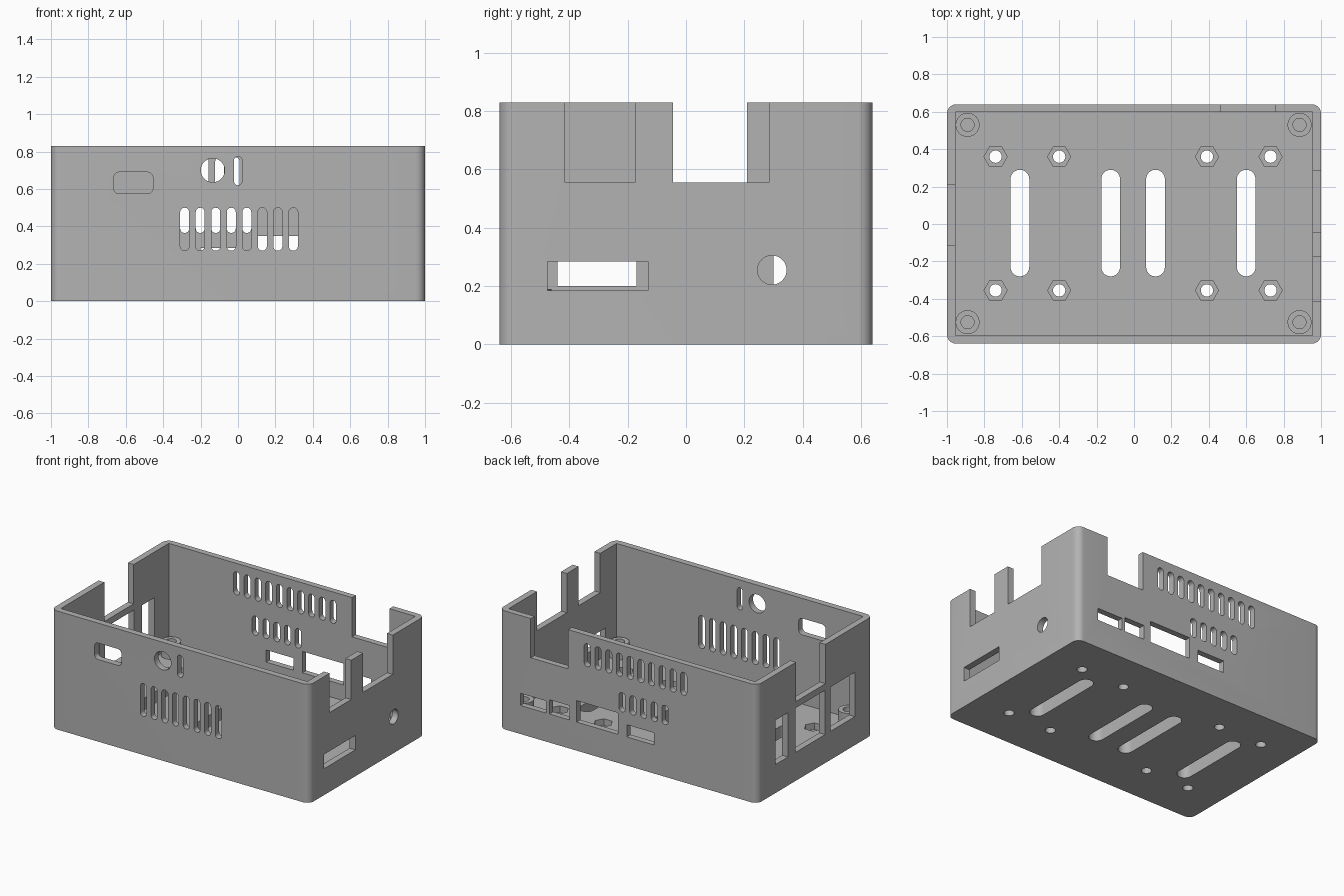
import bpy, bmesh, math
from mathutils import Vector

cube = bpy.data.objects.get("Cube")
if cube:
    bpy.data.objects.remove(cube, do_unlink=True)

grey = bpy.data.materials.new("plain_grey")
grey.use_nodes = True
COLOUR = (0.45, 0.45, 0.45, 1)
grey.diffuse_color = COLOUR
grey.node_tree.nodes["Principled BSDF"].inputs["Base Color"].default_value = COLOUR


def rounded(a0, a1, b0, b1, r=0.0, steps=8):
    """Rectangle outline with rounded corners (r = half the width gives a slot)."""
    if r == 0:
        return [(a0, b0), (a1, b0), (a1, b1), (a0, b1)]
    r = min(r, (a1 - a0) / 2 - 1e-4, (b1 - b0) / 2 - 1e-4)
    pts = []
    for k, (a, b) in enumerate([(a1 - r, b1 - r), (a0 + r, b1 - r), (a0 + r, b0 + r), (a1 - r, b0 + r)]):
        for i in range(steps + 1):
            t = (k + i / steps) * math.pi / 2
            pts.append((a + r * math.cos(t), b + r * math.sin(t)))
    return pts


def ngon(a, b, r, sides=32):
    return [(a + r * math.cos(math.tau * i / sides), b + r * math.sin(math.tau * i / sides))
            for i in range(sides)]


def to_3d(axis, a, b, d):
    return Vector({"x": (d, a, b), "y": (a, d, b), "z": (a, b, d)}[axis])


def solid(name, prisms):
    """One object from prisms given as (outline, axis, low, high)."""
    bm = bmesh.new()
    for outline, axis, lo, hi in prisms:
        rings = [[bm.verts.new(to_3d(axis, a, b, d)) for a, b in outline] for d in (lo, hi)]
        n = len(outline)
        bm.faces.new(rings[0])
        bm.faces.new(rings[1])
        for i in range(n):
            j = (i + 1) % n
            bm.faces.new((rings[0][i], rings[0][j], rings[1][j], rings[1][i]))
    bmesh.ops.recalc_face_normals(bm, faces=bm.faces)
    mesh = bpy.data.meshes.new(name)
    bm.to_mesh(mesh)
    bm.free()
    mesh.materials.append(grey)
    obj = bpy.data.objects.new(name, mesh)
    bpy.context.collection.objects.link(obj)
    return obj


def activate(obj):
    bpy.ops.object.select_all(action="DESELECT")
    obj.select_set(True)
    bpy.context.view_layer.objects.active = obj


def cut(target, prisms):
    cutter = solid("cutter", prisms)
    cutter.hide_render = True
    mod = target.modifiers.new("cut", "BOOLEAN")
    mod.operation, mod.solver, mod.object = "DIFFERENCE", "EXACT", cutter
    activate(target)
    bpy.ops.object.modifier_apply(modifier=mod.name)
    bpy.data.objects.remove(cutter, do_unlink=True)


HEIGHT, FLOOR, NOTCH, SILL = 0.83, 0.09, 0.555, 0.2
FRONT, BACK = ("y", -0.7, -0.55), ("y", 0.55, 0.7)
LEFT, RIGHT = ("x", 0.9, 1.1), ("x", -1.1, -0.9)
BASE = ("z", -0.1, 0.2)
PITCH = 0.083

# Open box with rounded upright edges
case = solid("case_shell", [(rounded(-1, 1, -0.64, 0.64, 0.05), "z", 0, HEIGHT)])
cut(case, [(rounded(-0.955, 0.955, -0.596, 0.598), "z", FLOOR, 1)])

openings = []


def slot(wall, centre, width, low, high):
    openings.append((rounded(centre - width / 2, centre + width / 2, low, high, width / 2), *wall))


def window(wall, a0, a1, low, high, r=0.0):
    openings.append((rounded(a0, a1, low, high, r), *wall))


# Front wall: vents, round hole, small slot, rounded port
for i in range(8):
    slot(FRONT, -0.285 + PITCH * i, 0.048, 0.27, 0.5)
openings.append((ngon(-0.135, 0.7, 0.064), *FRONT))
slot(FRONT, 0, 0.042, 0.62, 0.775)
window(FRONT, -0.665, -0.455, 0.575, 0.69, 0.03)

# Back wall: two vent rows, notch, connector windows
for i in range(10):
    slot(BACK, -0.43 + PITCH * i, 0.048, 0.61, 0.77)
for i in range(5):
    slot(BACK, -0.285 + PITCH * i, 0.048, 0.365, 0.5)
window(BACK, 0.465, 0.755, NOTCH, 1)
for a0, a1, top in [(0.635, 0.835, 0.285), (0.455, 0.61, 0.3), (0.08, 0.4, 0.35), (-0.2, 0.01, 0.285)]:
    window(BACK, a0, a1, SILL, top)

# Left wall (+x): two notches, card window, round hole
window(LEFT, -0.415, -0.175, NOTCH, 1)
window(LEFT, -0.045, 0.285, NOTCH, 1)
window(LEFT, -0.475, -0.13, 0.185, 0.285)
openings.append((ngon(0.295, 0.255, 0.05), *LEFT))

# Right wall (-x): one notch, three tall windows
window(RIGHT, -0.115, 0.21, NOTCH, 1)
for a0, a1 in [(0.3, 0.44), (-0.11, 0.215), (-0.44, -0.17)]:
    window(RIGHT, a0, a1, SILL, 0.51)

# Floor: long slots and screw holes
for x in (-0.61, -0.125, 0.115, 0.6):
    slot(BASE, x, 0.1, -0.28, 0.29)
nuts = [(x, y) for x in (-0.74, -0.4, 0.39, 0.73) for y in (-0.355, 0.36)]
openings += [(ngon(x, y, 0.033, 24), *BASE) for x, y in nuts]
cut(case, openings)

# Hexagonal nut pockets in the floor
cut(case, [(ngon(x, y, 0.062, 6), "z", 0.045, 0.2) for x, y in nuts])

# Corner screw posts
corners = [(x, y) for x in (-0.89, 0.885) for y in (-0.525, 0.53)]
posts = solid("corner_posts", [(ngon(x, y, 0.064), "z", FLOOR - 0.01, 0.19) for x, y in corners])
cut(posts, [(ngon(x, y, 0.035, 24), "z", FLOOR, 0.3) for x, y in corners])

for obj in (case, posts):
    activate(obj)
    bpy.ops.object.shade_smooth_by_angle(angle=math.radians(30))
